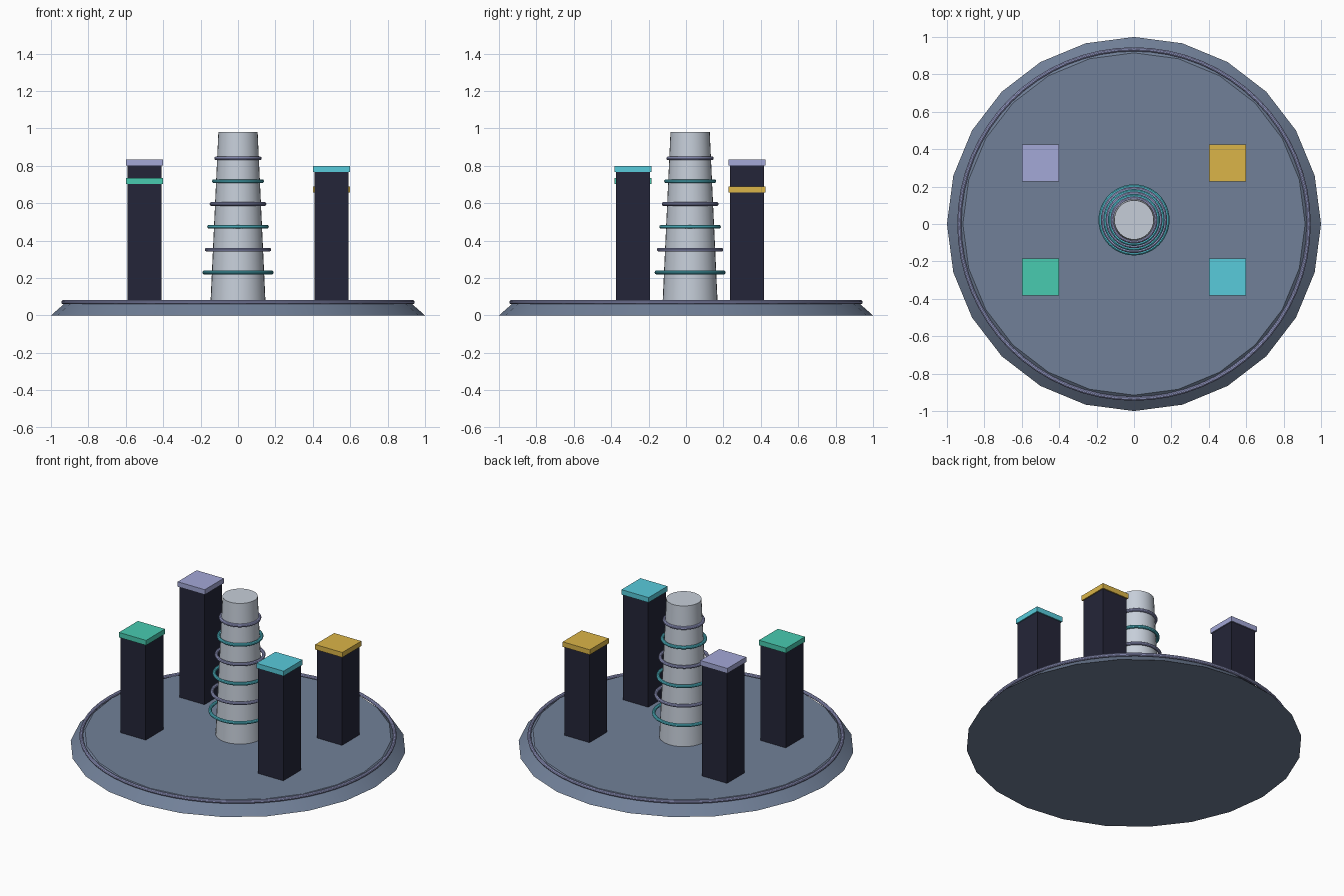
import bpy
import math

default = bpy.data.objects.get("Cube")
if default:
    bpy.data.objects.remove(default, do_unlink=True)


def material(name, rgb):
    """Flat material from 0-255 sRGB values."""
    def lin(c):
        c /= 255
        return c / 12.92 if c <= 0.04045 else ((c + 0.055) / 1.055) ** 2.4
    colour = (*[lin(c) for c in rgb], 1)
    m = bpy.data.materials.new(name)
    m.use_nodes = True
    m.diffuse_color = colour
    bsdf = m.node_tree.nodes["Principled BSDF"]
    bsdf.inputs["Base Color"].default_value = colour
    bsdf.inputs["Roughness"].default_value = 0.7
    return m


SLATE = material("slate", (113, 128, 152))
GREY = material("pale grey", (198, 206, 217))
DARK = material("dark navy", (36, 37, 56))
LAVENDER = material("lavender", (163, 168, 215))
CYAN = material("cyan", (88, 203, 219))
GREEN = material("green", (72, 203, 176))
AMBER = material("amber", (219, 181, 72))


def finish(name, mat, smooth=True):
    ob = bpy.context.object
    ob.name = name
    ob.data.materials.append(mat)
    if smooth:
        bpy.ops.object.shade_smooth_by_angle(angle=math.radians(30))
    return ob


def frustum(name, mat, sides, r_low, r_high, z_low, z_high, y=0):
    bpy.ops.mesh.primitive_cone_add(
        vertices=sides, radius1=r_low, radius2=r_high, depth=z_high - z_low,
        location=(0, y, (z_low + z_high) / 2))
    return finish(name, mat)


def ring(name, mat, outer, tube, z, y=0, segments=48):
    bpy.ops.mesh.primitive_torus_add(
        major_radius=outer - tube, minor_radius=tube, location=(0, y, z),
        major_segments=segments, minor_segments=10)
    return finish(name, mat)


def box(name, mat, x, y, width, z_low, z_high):
    bpy.ops.mesh.primitive_cube_add(size=1, location=(x, y, (z_low + z_high) / 2))
    bpy.context.object.scale = (width, width, z_high - z_low)
    bpy.ops.object.transform_apply(location=False, rotation=False, scale=True)
    return finish(name, mat, smooth=False)


MID_Y = 0.022   # centre of the buildings
FLOOR = 0.075

# Base plate with rim
frustum("base_plate", SLATE, 24, 1, 0.915, 0, FLOOR)
ring("base_rim", LAVENDER, 0.945, 0.011, 0.071, segments=64)

# Central spire with floating rings
frustum("spire", GREY, 32, 0.147, 0.105, FLOOR - 0.005, 0.98, MID_Y)
for i in range(6):
    ring(f"spire_ring_{i + 1}", LAVENDER if i % 2 else CYAN,
         0.19 - 0.0127 * i, 0.0105, 0.23 + 0.122 * i, MID_Y)

# Four corner towers with coloured roofs
towers = [("back_right", -1, 1, 0.835, LAVENDER), ("front_right", -1, -1, 0.735, GREEN),
          ("front_left", 1, -1, 0.80, CYAN), ("back_left", 1, 1, 0.69, AMBER)]
for name, sx, sy, top, roof in towers:
    x, y = 0.5 * sx, MID_Y + 0.305 * sy
    box(name + "_tower", DARK, x, y, 0.182, FLOOR - 0.005, top - 0.02)
    box(name + "_roof", roof, x, y, 0.197, top - 0.033, top)
